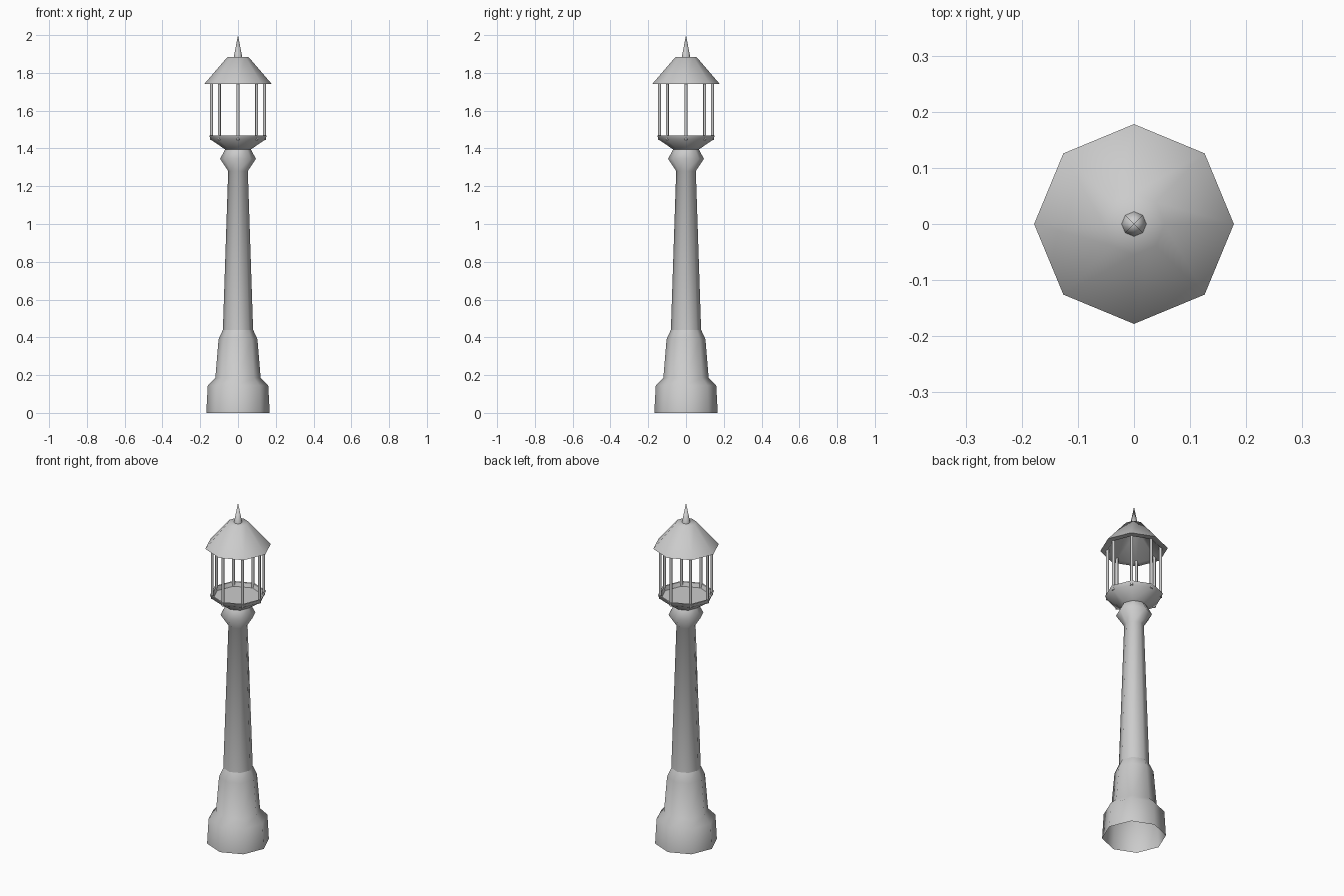
import bpy, bmesh, math

cube = bpy.data.objects.get("Cube")
if cube:
    bpy.data.objects.remove(cube, do_unlink=True)

SIDES = 8
grey = bpy.data.materials.new("light_grey")
grey.use_nodes = True
colour = (0.6, 0.6, 0.6, 1)
grey.diffuse_color = colour
grey.node_tree.nodes["Principled BSDF"].inputs["Base Color"].default_value = colour


def turned(name, profile, smooth=60, at=(0, 0), sides=SIDES):
    """Revolve (radius, height) points into a faceted part; zero radius closes it."""
    bm = bmesh.new()
    rings = []
    for r, z in profile:
        if r == 0:
            rings.append([bm.verts.new((at[0], at[1], z))] * sides)
        else:
            rings.append([bm.verts.new((at[0] + r * math.cos(math.tau * i / sides),
                                        at[1] + r * math.sin(math.tau * i / sides), z))
                          for i in range(sides)])
    for low, high in zip(rings, rings[1:]):
        for i in range(sides):
            j = (i + 1) % sides
            corners = dict.fromkeys((low[i], low[j], high[j], high[i]))
            bm.faces.new(list(corners))
    mesh = bpy.data.meshes.new(name)
    bm.to_mesh(mesh)
    bm.free()
    obj = bpy.data.objects.new(name, mesh)
    bpy.context.collection.objects.link(obj)
    mesh.materials.append(grey)
    bpy.ops.object.select_all(action='DESELECT')
    obj.select_set(True)
    bpy.context.view_layer.objects.active = obj
    bpy.ops.object.shade_smooth_by_angle(angle=math.radians(smooth))
    return obj


# Stepped base, open underneath
turned("base", [(0.168, 0), (0.16, 0.145), (0.12, 0.185),
                (0.103, 0.39), (0.08, 0.44)])
# Tapering column and collar
turned("column", [(0.08, 0.44), (0.052, 1.28), (0.095, 1.345), (0.068, 1.395)])
# Dished lantern platform with a low lip
turned("platform", [(0.068, 1.395), (0.145, 1.447), (0.152, 1.468),
                    (0.143, 1.468), (0.135, 1.445), (0, 1.445)])
# Thin posts around the lantern
for k in range(SIDES):
    a = math.tau * k / SIDES
    turned(f"post_{k + 1}", [(0, 1.445), (0.008, 1.445), (0.008, 1.755), (0, 1.755)],
           at=(0.14 * math.cos(a), 0.14 * math.sin(a)))
# Hollow roof with eave
turned("roof", [(0, 1.85), (0.04, 1.85), (0.143, 1.742), (0.178, 1.742),
                (0.055, 1.885), (0, 1.885)])
# Spike on top
turned("finial", [(0, 1.88), (0.023, 1.88), (0, 2.0)])
